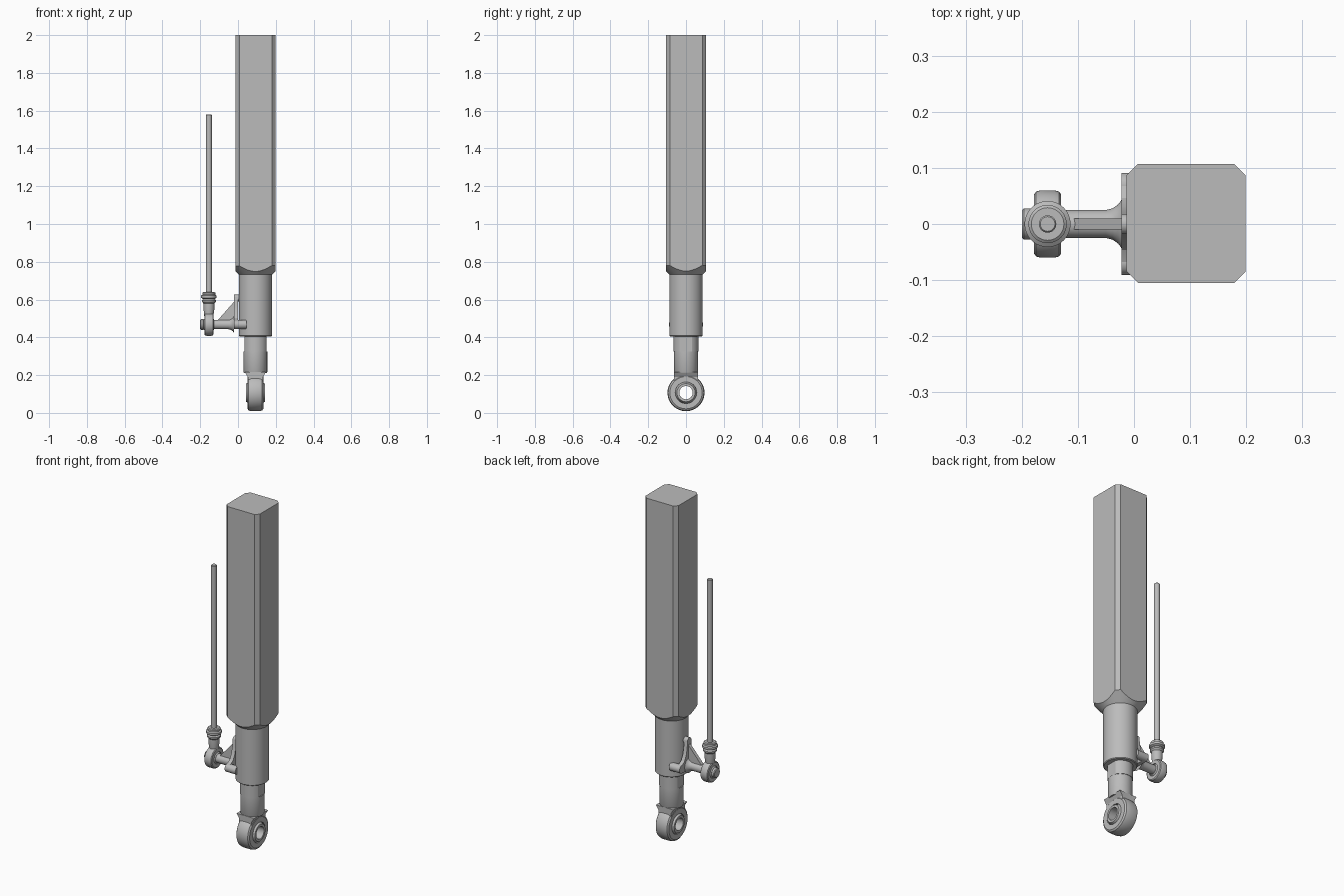
import bpy
import bmesh
from math import cos, sin, pi, radians
from mathutils import Matrix, Vector

cube = bpy.data.objects.get("Cube")
if cube:
    bpy.data.objects.remove(cube, do_unlink=True)

grey = bpy.data.materials.new("plain grey metal")
grey.use_nodes = True
colour = (0.5, 0.5, 0.5, 1)
grey.diffuse_color = colour
grey.node_tree.nodes["Principled BSDF"].inputs["Base Color"].default_value = colour

LEG_X = 0.092      # axis of the main strut
ROD_X = -0.154     # axis of the thin side rod
PIN_Z = 0.468      # height of the side pivot
EYE_Z = 0.107      # height of the lower eye


def finish(name, bm, smooth=True):
    bmesh.ops.remove_doubles(bm, verts=bm.verts, dist=1e-5)
    bmesh.ops.recalc_face_normals(bm, faces=bm.faces)
    mesh = bpy.data.meshes.new(name)
    bm.to_mesh(mesh)
    bm.free()
    mesh.materials.append(grey)
    ob = bpy.data.objects.new(name, mesh)
    bpy.context.collection.objects.link(ob)
    if smooth:
        shade(ob)
    return ob


def shade(ob):
    bpy.ops.object.select_all(action='DESELECT')
    ob.select_set(True)
    bpy.context.view_layer.objects.active = ob
    bpy.ops.object.shade_smooth_by_angle(angle=radians(30))


def lathe(name, profile, origin, axis='Z', n=48):
    """Revolve (radius, height) points; repeat the first point for a ring."""
    bm = bmesh.new()
    rings = [[bm.verts.new((r * cos(2 * pi * i / n), r * sin(2 * pi * i / n), h))
              for i in range(n)] for r, h in profile]
    for a, b in zip(rings, rings[1:]):
        for i in range(n):
            j = (i + 1) % n
            bm.faces.new((a[i], a[j], b[j], b[i]))
    turn = Matrix.Rotation(pi / 2, 4, 'Y') if axis == 'X' else Matrix()
    bm.transform(Matrix.Translation(origin) @ turn)
    return finish(name, bm)


def prism(name, points, start, end, axis, smooth=True):
    """Extrude a flat outline along an axis; outline uses the other two axes."""
    place = {'X': lambda a, b, t: (t, a, b),
             'Y': lambda a, b, t: (a, t, b),
             'Z': lambda a, b, t: (a, b, t)}[axis]
    bm = bmesh.new()
    face = bm.faces.new([bm.verts.new(place(a, b, start)) for a, b in points])
    new = bmesh.ops.extrude_face_region(bm, geom=[face])["geom"]
    bmesh.ops.translate(bm, vec=Vector(place(0, 0, end - start)),
                        verts=[v for v in new if isinstance(v, bmesh.types.BMVert)])
    return finish(name, bm, smooth)


def boolean(ob, cutter, operation):
    mod = ob.modifiers.new("cut", 'BOOLEAN')
    mod.object, mod.operation, mod.solver = cutter, operation, 'EXACT'
    bpy.context.view_layer.objects.active = ob
    bpy.ops.object.modifier_apply(modifier=mod.name)
    bpy.data.objects.remove(cutter, do_unlink=True)
    shade(ob)


# Square housing turned down to a round sleeve at its lower end
strut = lathe("strut_housing", [(0, 0.405), (0.084, 0.405), (0.088, 0.409), (0.088, 0.732),
                                (0.2, 0.844), (0.2, 2), (0, 2)], (LEG_X, 0, 0), n=64)
h, c = 0.106, 0.086
outline = [(h, -c), (h, c), (c, h), (-c, h), (-h, c), (-h, -c), (-c, -h), (c, -h)]
square = prism("square_cutter", [(x + LEG_X + 0.001, y + 0.001) for x, y in outline],
               0.3, 2, 'Z', False)
boolean(strut, square, 'INTERSECT')

# Sliding piston with wrench flats
lathe("piston_lower", [(0, 0.21), (0.06, 0.21), (0.063, 0.216), (0.063, 0.326), (0, 0.326)],
      (LEG_X, 0, 0))
piston = lathe("piston_upper", [(0, 0.326), (0.066, 0.326), (0.066, 0.42), (0, 0.42)],
               (LEG_X, 0, 0))
flats = prism("flats_cutter", [(LEG_X + s * 0.058, t * 0.1) for s, t in
                               ((-1, -1), (1, -1), (1, 1), (-1, 1))], 0.3, 0.45, 'Z', False)
boolean(piston, flats, 'INTERSECT')

# Neck tapering from the piston to the eye
prism("eye_neck", [(LEG_X + x, z) for x, z in
                   ((0.04, 0.165), (0.04, 0.19), (0.056, 0.216),
                    (-0.056, 0.216), (-0.04, 0.19), (-0.04, 0.165))], -0.064, 0.064, 'Y')


def eye(name, origin, outer, half, bore, ball_half, hole):
    """Rounded eye ring with a spherical bearing inside."""
    edge = half * 0.3
    ring = [(bore, -half), (outer - edge, -half), (outer - edge * 0.3, -half + edge * 0.5),
            (outer, -half + edge * 1.6)]
    ring += [(r, -x) for r, x in reversed(ring)]
    lathe(name + "_ring", ring + ring[:1], origin, 'X')
    ball = [(hole, -ball_half), (hole + 0.6 * (bore - hole), -ball_half), (bore, -half * 0.8)]
    ball += [(r, -x) for r, x in reversed(ball)]
    lathe(name + "_bearing", ball + ball[:1], origin, 'X')


eye("lower_eye", (LEG_X, 0, EYE_Z), 0.098, 0.042, 0.057, 0.05, 0.035)
eye("side_eye", (ROD_X, 0, PIN_Z), 0.06, 0.024, 0.034, 0.028, 0.015)

# Thin side rod, lock nut and eye shank
lathe("side_rod", [(0, 0.6), (0.0155, 0.6), (0.0155, 1.577), (0.013, 1.58), (0, 1.58)],
      (ROD_X, 0, 0), n=32)
lathe("rod_collar", [(0, 0.575), (0.028, 0.578), (0.037, 0.588), (0.037, 0.596),
                     (0.031, 0.603), (0.041, 0.609), (0.041, 0.621), (0.034, 0.626),
                     (0.034, 0.636), (0.029, 0.64), (0, 0.64)], (ROD_X, 0, 0))
lathe("rod_shank", [(0, 0.506), (0.024, 0.506), (0.026, 0.53), (0.029, 0.55),
                    (0.029, 0.58), (0, 0.58)], (ROD_X, 0, 0))

# Pivot pin flaring into the bracket
lathe("pivot_pin", [(0, -0.2), (0.024, -0.2), (0.028, -0.196), (0.028, -0.184),
                    (0.02, -0.182), (0.02, -0.13), (0.025, -0.126), (0.025, -0.05),
                    (0.028, -0.038), (0.035, -0.028), (0.045, -0.021), (0, -0.021)],
      (0, 0, PIN_Z), 'X')

# Three-cornered bracket plate with concave sides
side = [(0.018 * cos(radians(a)), 0.608 + 0.018 * sin(radians(a))) for a in (90, 60, 30, 0)]
side += [(0.021, 0.57), (0.031, 0.53), (0.046, 0.503)]
side += [(0.068 + 0.023 * cos(radians(a)), PIN_Z + 0.023 * sin(radians(a)))
         for a in range(90, -91, -30)]
prism("bracket_plate", side + [(-y, z) for y, z in reversed(side[1:])], -0.022, 0.0, 'X')
prism("bracket_gusset", [(-0.115, 0.482), (-0.018, 0.482), (-0.018, 0.592), (-0.024, 0.585)],
      -0.01, 0.01, 'Y')

# Mounting bosses that join the bracket to the sleeve
for label, y, z, r, end in (("left", 0.068, PIN_Z, 0.023, 0.046),
                            ("right", -0.068, PIN_Z, 0.023, 0.046),
                            ("top", 0, 0.608, 0.018, 0.012)):
    lathe("bracket_boss_" + label, [(0, -0.022), (r, -0.022), (r, end), (0, end)],
          (0, y, z), 'X', 32)
